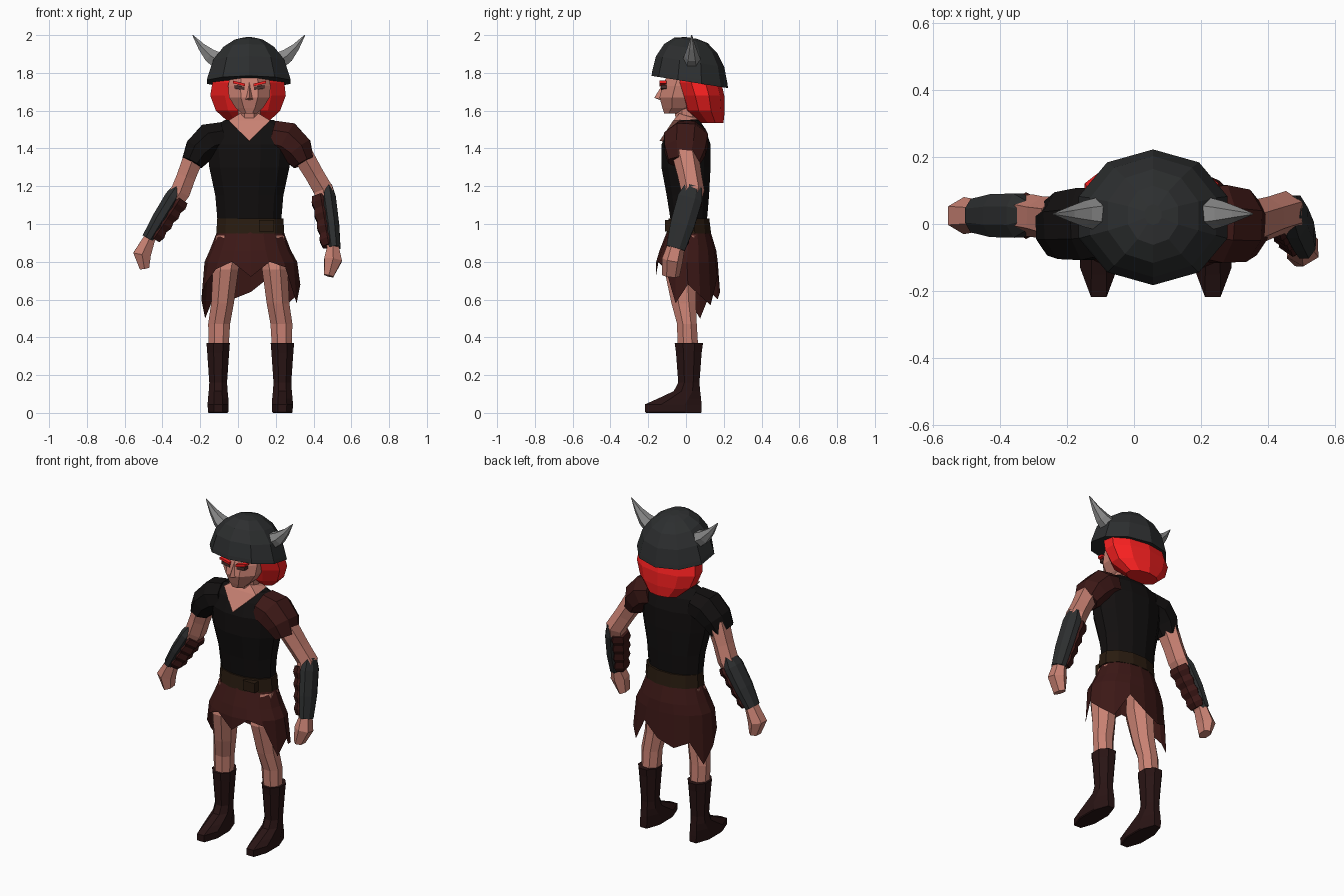
import bpy, bmesh, math
from mathutils import Vector

CX = 0.06          # body centre line
Z = (0, 0, 1)
SKIN = (.58, .22, .17)
RED = (.95, .015, .015)
BLACK = (.006, .005, .005)
BROWN = (.045, .009, .008)
BOOT = (.022, .007, .007)
STEEL = (.026, .028, .029)
HORN = (.25, .25, .25)
BELT = (.022, .011, .005)
mats = {}


def finish(name, bm, color):
    bmesh.ops.recalc_face_normals(bm, faces=bm.faces[:])
    me = bpy.data.meshes.new(name)
    bm.to_mesh(me)
    bm.free()
    ob = bpy.data.objects.new(name, me)
    bpy.context.collection.objects.link(ob)
    if color not in mats:
        m = bpy.data.materials.new("mat_%d" % len(mats))
        m.diffuse_color = (*color, 1)
        mats[color] = m
    me.materials.append(mats[color])
    return ob


def loft(name, rings, color, n=8, axis=None, phase=.5, caps=True):
    """Skin through rings (x, y, z, radius across, radius in y)."""
    bm = bmesh.new()
    pts = [Vector(r[:3]) for r in rings]
    loops = []
    k = 1 / math.cos(math.pi / n) if phase else 1
    for i, r in enumerate(rings):
        if axis:
            t = Vector(axis).normalized()
        else:
            t = (pts[min(i + 1, len(pts) - 1)] - pts[max(i - 1, 0)]).normalized()
        u = Vector((0, 1, 0))
        u = (u - t * u.dot(t)).normalized()
        v = u.cross(t)
        loop = []
        for j in range(n):
            a = 2 * math.pi * (j + phase) / n
            loop.append(bm.verts.new(pts[i] + v * (r[3] * k * math.cos(a)) + u * (r[4] * k * math.sin(a))))
        loops.append(loop)
    for a, b in zip(loops, loops[1:]):
        for j in range(n):
            bm.faces.new((a[j], a[(j + 1) % n], b[(j + 1) % n], b[j]))
    if caps:
        bm.faces.new(loops[0])
        bm.faces.new(loops[-1])
    return finish(name, bm, color)


def hull(name, points, color):
    bm = bmesh.new()
    for p in points:
        bm.verts.new(p)
    res = bmesh.ops.convex_hull(bm, input=bm.verts[:])
    loose = [v for v in bm.verts if not v.link_faces]
    if loose:
        bmesh.ops.delete(bm, geom=loose, context='VERTS')
    return finish(name, bm, color)


def box(name, c, s, color, slant=0):
    return hull(name, [(c[0] + i * s[0] / 2, c[1] + j * s[1] / 2, c[2] + k * s[2] / 2 + i * slant)
                       for i in (-1, 1) for j in (-1, 1) for k in (-1, 1)], color)


# Torso, belt and buckle
loft("tunic", [(CX, .015, 1.01, .168, .095), (CX, .01, 1.15, .18, .112), (CX, 0, 1.3, .212, .13),
               (CX, 0, 1.42, .225, .13), (CX, .005, 1.5, .215, .1), (CX, .01, 1.55, .13, .06)],
     BLACK, n=12, axis=Z)
loft("belt", [(CX + .005, .015, .95, .18, .118), (CX + .005, .015, 1.03, .175, .108)], BELT, n=12, axis=Z)
box("buckle", (.15, -.09, .99), (.08, .04, .06), BELT)

# Ragged skirt: the last ring gets an uneven hem
hem = [.68, .62, .57, .72, .64, .60, .64, .50, .60, .68, .76, .80, .72, .80, .77, .58]
skirt = loft("skirt", [(.065, .015, .97, .172, .112), (.065, .01, .86, .215, .15),
                       (.068, .005, .8, .245, .163), (.068, .01, .7, .262, .17)],
             BROWN, n=16, axis=Z, phase=0, caps=False)
for i, z in enumerate(hem):
    skirt.data.vertices[len(skirt.data.vertices) - 16 + i].co.z = z

# Legs and boots
for s, side in ((-1, "left"), (1, "right")):
    m = .065
    loft(side + "_leg", [(m + s * .105, .01, .94, .075, .08), (m + s * .13, -.03, .76, .068, .085),
                         (m + s * .147, -.012, .58, .06, .065), (m + s * .165, .005, .47, .058, .052),
                         (m + s * .167, .01, .34, .052, .055)], SKIN, axis=Z)
    b = m + s * .17
    loft(side + "_boot", [(b, .015, .37, .062, .075), (b, .015, .32, .058, .068), (b, .015, .16, .047, .056),
                          (b, .005, .115, .05, .07), (b, -.035, .075, .054, .115),
                          (b, -.068, .045, .056, .15), (b, -.068, .005, .054, .15),
                          (b, -.065, 0, .05, .145)], BOOT, axis=Z)

# Sleeves
for s, side, col, g in ((-1, "left", BLACK, 0), (1, "right", BROWN, .008)):
    loft(side + "_sleeve", [(.053 + s * .13, .005, 1.46, .08 + g, .095 + g),
                            (.053 + s * .20, .0, 1.445, .09 + g, .108 + g),
                            (.053 + s * .26, -.005, 1.39, .078 + g, .1 + g),
                            (.053 + s * .295, -.012, 1.325, .058, .082)], col)

# Arms: upper arm, ridged wrap, outer plate and fist
arms = [("left", 1, (-.225, .01, 1.38), (-.305, .025, 1.17), (-.47, .025, .92),
         (-.508, .025, .84), (-.495, .03, .765)),
        ("right", -1, (.335, -.005, 1.38), (.452, .035, 1.18), (.503, -.055, .87),
         (.503, -.072, .81), (.48, -.08, .725))]
for side, sgn, sh, el, wr, palm, tip in arms:
    E, W = Vector(el), Vector(wr)
    t = (W - E).normalized()
    out = Vector((t.z, 0, -t.x)) * sgn
    loft(side + "_arm", [(*sh, .055, .062), (*(Vector(sh).lerp(E, .6)), .05, .055),
                         (*el, .052, .055), (*E.lerp(W, .3), .045, .05)], SKIN, n=6)
    wrap = []
    for i in range(9):
        f = i / 8
        r = .045 - .012 * f + (.009 if i % 2 else 0)
        wrap.append((*(E.lerp(W, .1 + .85 * f) - out * .02), r, r + .008))
    loft(side + "_wrap", wrap, BROWN, n=6)
    loft(side + "_bracer_plate", [(*(E.lerp(W, -.06) + out * .022), .028, .045),
                                  (*(E.lerp(W, .15) + out * .018), .042, .066),
                                  (*(E.lerp(W, .6) + out * .014), .04, .064),
                                  (*(E.lerp(W, 1) + out * .006), .034, .05)], STEEL)
    loft(side + "_fist", [(*E.lerp(W, .9), .03, .038), (*W, .032, .042),
                          (*palm, .047, .048), (*tip, .025, .04)], SKIN, n=6)

# Neck and open collar
loft("neck", [(CX, .02, 1.48, .075, .07), (CX, .01, 1.55, .06, .065), (CX, 0, 1.66, .06, .065)], SKIN, axis=Z)
hull("collar_skin", [(-.05, -.068, 1.548), (.17, -.068, 1.548), (CX, -.14, 1.44), (CX, 0, 1.42),
                     (-.04, .05, 1.553), (.16, .05, 1.553), (.01, -.035, 1.585), (.11, -.035, 1.585),
                     (CX, .08, 1.57)], SKIN)

# Head and face
loft("head", [(CX, -.075, 1.585, .04, .04), (CX, -.04, 1.615, .072, .085), (CX, -.025, 1.67, .108, .115),
              (CX, -.01, 1.73, .112, .115), (CX, .01, 1.81, .1, .1)], SKIN, axis=Z)
hull("nose", [(CX, -.118, 1.75), (CX - .022, -.135, 1.66), (CX + .022, -.135, 1.66),
              (CX, -.168, 1.668), (CX, -.12, 1.65)], SKIN)
for s, side in ((-1, "left"), (1, "right")):
    box(side + "_eye", (CX + s * .052, -.118, 1.722), (.055, .03, .018), (.07, .03, .025), s * .004)
    box(side + "_brow", (CX + s * .055, -.122, 1.744), (.065, .036, .014), RED, s * .008)

# Hair
loft("hair", [(.055, .06, 1.8, .17, .1), (.055, .065, 1.75, .19, .115), (.053, .085, 1.68, .2, .112),
              (.053, .1, 1.6, .17, .1), (.055, .135, 1.535, .1, .06)], RED, n=10, axis=Z)

# Tilted helmet with two horns
loft("helmet", [(.057, .02, 1.752, .222, .195), (.057, .02, 1.775, .216, .192), (.057, .022, 1.86, .188, .174),
                (.057, .024, 1.93, .135, .135), (.057, .026, 1.972, .075, .085), (.057, .028, 1.985, .025, .03)],
     STEEL, n=10, axis=(0, .16, 1))
for s, side in ((-1, "left"), (1, "right")):
    loft(side + "_horn", [(.057 + s * .155, .03, 1.862, .046, .045), (.057 + s * .205, .03, 1.892, .036, .034),
                          (.057 + s * .25, .03, 1.938, .02, .019), (.057 + s * .297, .03, 2.0, .002, .002)],
         HORN, n=6)
